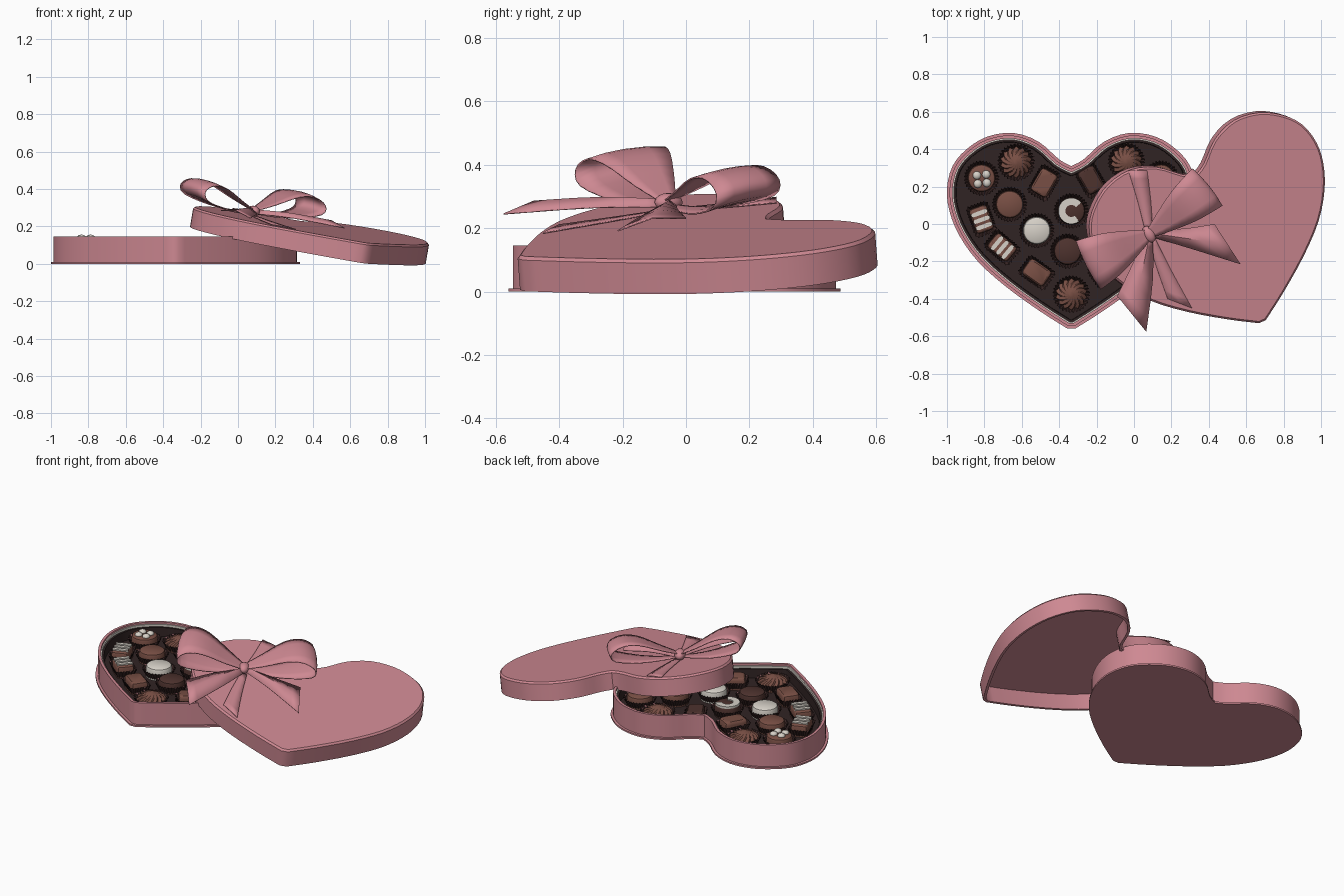
import bpy, bmesh, math
from mathutils import Vector, Matrix

if "Cube" in bpy.data.objects:
    bpy.data.objects.remove(bpy.data.objects["Cube"])


def material(name, rgb):
    m = bpy.data.materials.new(name)
    m.diffuse_color = (*rgb, 1)
    m.use_nodes = True
    m.node_tree.nodes["Principled BSDF"].inputs["Base Color"].default_value = m.diffuse_color
    return m


PINK = material("rose pink", (0.62, 0.25, 0.29))
CREAM = material("cream", (0.68, 0.64, 0.58))
TRAY = material("dark tray brown", (0.03, 0.017, 0.017))
CUP = material("paper cup brown", (0.045, 0.021, 0.02))
MILK = material("milk chocolate", (0.19, 0.078, 0.058))
DARK = material("dark chocolate", (0.075, 0.032, 0.027))


def loft(name, rings, mat, closed=True, cap0=False, cap1=False, thick=0):
    """Skin a list of equal-length point rings."""
    bm = bmesh.new()
    vs = [[bm.verts.new(p) for p in r] for r in rings]
    n = len(rings[0])
    for a, b in zip(vs, vs[1:]):
        for i in range(n if closed else n - 1):
            j = (i + 1) % n
            bm.faces.new((a[i], a[j], b[j], b[i]))
    if cap0:
        bm.faces.new(vs[0][::-1])
    if cap1:
        bm.faces.new(vs[-1])
    bmesh.ops.recalc_face_normals(bm, faces=bm.faces)
    me = bpy.data.meshes.new(name)
    bm.to_mesh(me)
    bm.free()
    me.materials.append(mat)
    ob = bpy.data.objects.new(name, me)
    bpy.context.collection.objects.link(ob)
    if thick:
        s = ob.modifiers.new("thickness", "SOLIDIFY")
        s.thickness, s.offset = thick, 0
    bpy.ops.object.select_all(action='DESELECT')
    ob.select_set(True)
    bpy.context.view_layer.objects.active = ob
    bpy.ops.object.shade_smooth_by_angle(angle=math.radians(35))
    return ob


def smooth_path(pts, k):
    """Catmull-Rom through points of any dimension."""
    q = [pts[0]] + list(pts) + [pts[-1]]
    out = []
    for a, b, c, d in zip(q, q[1:], q[2:], q[3:]):
        for s in range(k):
            t = s / k
            out.append(tuple(0.5 * (2 * B + (C - A) * t + (2 * A - 5 * B + 4 * C - D) * t * t
                       + (3 * B - A - 3 * C + D) * t ** 3) for A, B, C, D in zip(a, b, c, d)))
    return out + [tuple(pts[-1])]


# Heart outline: right half, then mirrored
half = smooth_path([(0, .31), (.065, .345), (.175, .44), (.31, .487), (.45, .467), (.56, .40),
                    (.635, .31), (.665, .19), (.652, .07), (.60, -.06), (.50, -.2),
                    (.35, -.335), (.17, -.465), (.02, -.56)], 3)
HEART = [Vector(p) for p in half] + [Vector((-x, y)) for x, y in half[:0:-1]]


def heart(inset, z, cx=0.0):
    """Heart ring moved inward by inset."""
    out, n = [], len(HEART)
    for i, p in enumerate(HEART):
        a = (p - HEART[i - 1]).normalized()
        b = (HEART[(i + 1) % n] - p).normalized()
        n1, n2 = Vector((a.y, -a.x)), Vector((b.y, -b.x))
        q = p + (n1 + n2) / (1 + n1.dot(n2)) * inset
        out.append((q.x + cx, q.y, z))
    return out


CX = -0.335
# Box base with bottom flange, cream liner and tray
loft("box_base", [heart(i, z, CX) for i, z in
     [(0, 0), (0, .01), (.014, .01), (.014, .145), (.03, .145), (.03, .03)]], PINK, cap0=True, cap1=True)
loft("box_liner", [heart(i, z, CX) for i, z in
     [(.03, .03), (.03, .134), (.037, .134), (.037, .03)]], CREAM)
loft("tray", [heart(i, z, CX) for i, z in
     [(.037, .03), (.037, .12), (.048, .12), (.05, .065)]], TRAY, cap0=True, cap1=True)


# Chocolates
def outline(x, y, hx, hy, rot, z, power=2, n=32, ripple=0.0, twist=0.0):
    pts = []
    for i in range(n):
        t = 2 * math.pi * i / n
        c, s = math.cos(t), math.sin(t)
        r = (abs(c / hx) ** power + abs(s / hy) ** power) ** (-1 / power)
        r *= 1 + (ripple if i % 2 else -ripple)
        a = t + rot + twist
        pts.append((x + r * math.cos(a), y + r * math.sin(a), z))
    return pts


def cup(x, y, hx, hy, rot, power):
    ob = loft("paper_cup", [outline(x, y, hx * k, hy * k, rot, z, power, 64, rp)
              for k, z, rp in [(.95, .066, .01), (1.2, .108, .04), (1.24, .114, .05)]], CUP)
    # pink flecks on the frilled rim
    ob.data.materials.append(PINK)
    for f in ob.data.polygons:
        if f.index >= 64 and f.index % 6 == 0:
            f.material_index = 1


def bonbon(name, x, y, hx, hy, rot, mat, power=2, top=.138):
    cup(x, y, hx, hy, rot, power)
    loft(name, [outline(x, y, hx * k, hy * k, rot, z, power) for k, z in
         [(1, .066), (1, top - .018), (.94, top - .006), (.82, top)]], mat, cap0=True, cap1=True)


def swirl(x, y):
    cup(x, y, .078, .078, 0, 2)
    loft("swirl_chocolate", [outline(x, y, r, r, 0, z, 2, 28, rp, tw) for r, z, rp, tw in
         [(.078, .066, .04, 0), (.08, .105, .07, 0), (.066, .122, .09, .2), (.04, .134, .1, .5),
          (.012, .144, .08, .9)]], MILK, cap0=True, cap1=True)


def ball(name, loc, scale, mat, rot=0):
    bpy.ops.mesh.primitive_uv_sphere_add(segments=16, ring_count=8, location=loc, rotation=(0, 0, rot))
    ob = bpy.context.object
    ob.name, ob.scale = name, scale
    ob.data.materials.append(mat)
    bpy.ops.object.shade_smooth()
    return ob


for p in [(-.63, .33), (-.04, .335), (-.335, -.375), (.15, .02)]:
    swirl(*p)
for x, y, m in [(-.665, .105, MILK), (-.52, -.035, CREAM), (-.355, -.145, DARK), (-.335, .07, DARK),
                (-.815, .245, MILK), (-.15, -.06, CREAM), (0, .1, MILK), (.145, .245, MILK)]:
    bonbon("round_chocolate", x, y, .074, .074, 0, m)
for x, y, deg, m in [(-.48, .22, 60, MILK), (-.23, .235, -60, DARK), (-.52, -.26, -35, MILK),
                     (-.15, -.25, 35, MILK), (-.815, .025, -70, MILK), (-.705, -.125, -40, MILK),
                     (.03, -.11, 40, MILK)]:
    bonbon("square_chocolate", x, y, .07, .05, math.radians(deg), m, 8)

# Cream stripes on two square chocolates
for x, y, deg in [(-.815, .025, -70), (-.705, -.125, -40)]:
    a = math.radians(deg)
    for o in (-.035, .002, .039):
        px, py = x + o * math.cos(a), y + o * math.sin(a)
        loft("cream_stripe", [outline(px, py, .011, .046, a, z, 8) for z in (.132, .146)],
             CREAM, cap0=True, cap1=True)

# Cream balls and cream crescent
for dx, dy in [(-.025, .015), (.025, .02), (-.02, -.03), (.028, -.025)]:
    ball("cream_pearl", (-.815 + dx, .245 + dy, .14), (.022, .022, .016), CREAM)
arc = [math.radians(40 + 14 * i) for i in range(20)]
loft("cream_crescent", [[(-.335 + r * math.cos(t), .07 + r * math.sin(t), z) for t in arc]
     for r, z in [(.07, .132), (.07, .145), (.032, .145), (.032, .132)]], CREAM, closed=False)

# Lid: turned 25 degrees and leaning on the box
normal = Vector((.169, -.075, 1)).normalized()
lid = loft("lid", [heart(i, z) for i, z in
           [(.016, .096), (.016, 0), (0, 0), (0, .1), (.01, .11)]], PINK, cap0=True, cap1=True)
tilt = Vector((0, 0, 1)).rotation_difference(normal).to_matrix().to_4x4()
lid.matrix_world = Matrix.Translation((.44, -.01, .08)) @ tilt @ Matrix.Rotation(math.radians(25), 4, 'Z')


def on_lid(x, y, h):
    """Point at height h over the lid top."""
    return (x, y, -.169 * (x - .69) + .075 * (y + .52) + .113 + h)


KX, KY = .08, -.055


# Bow loops: (distance, height, half width) along the ribbon
def bow_loop(name, deg, scale, wide):
    path = smooth_path([(0, .035, .025), (.1, .085, .07), (.22, .148, .115), (.31, .16, .135),
                        (.37, .125, .145), (.35, .075, .14), (.22, .035, .095), (.1, .02, .05),
                        (0, .02, .02)], 3)
    d = Vector((math.cos(math.radians(deg)), math.sin(math.radians(deg))))
    rows = []
    for r, h, w in path:
        row = []
        for s in (-1, -.5, 0, .5, 1):
            q = d * (r * scale - .03 * r * s * s) + Vector((-d.y, d.x)) * w * s * wide
            row.append(on_lid(KX + q.x, KY + q.y, h - .012 * s * s * r / .37))
        rows.append(row)
    loft(name, rows, PINK, closed=False, thick=.005)


bow_loop("bow_loop_left", 207, 1.0, 1.0)
bow_loop("bow_loop_right", 39, 1.1, .88)


# Ribbon tails and flat bands: (left edge, right edge, height)
def ribbon(name, rows, fold):
    path = smooth_path(rows, 3)
    loft(name, [[on_lid(ax, ay, h), on_lid((ax + bx) / 2, (ay + by) / 2, h + fold), on_lid(bx, by, h)]
                for ax, ay, bx, by, h in path], PINK, closed=False, thick=.004)


ribbon("tail_front", [(.06, -.07, .10, -.07, .02), (-.02, -.24, .10, -.3, .035),
                      (-.09, -.385, .065, -.575, .03)], .02)
ribbon("tail_right", [(.10, -.03, .10, -.07, .02), (.27, -.025, .3, -.13, .035),
                      (.43, 0, .57, -.215, .035)], .02)
ribbon("band_back", [(.06, -.04, .1, -.04, .006), (.02, .12, .09, .12, .003), (-.03, .285, .07, .285, .002)], .001)
ribbon("band_front", [(.07, -.07, .11, -.07, .006), (.12, -.23, .2, -.25, .003), (.18, -.40, .31, -.45, .002)], .001)

# Bow knot
ball("bow_knot", on_lid(KX, KY, .03), (.032, .048, .03), PINK, math.radians(30))
